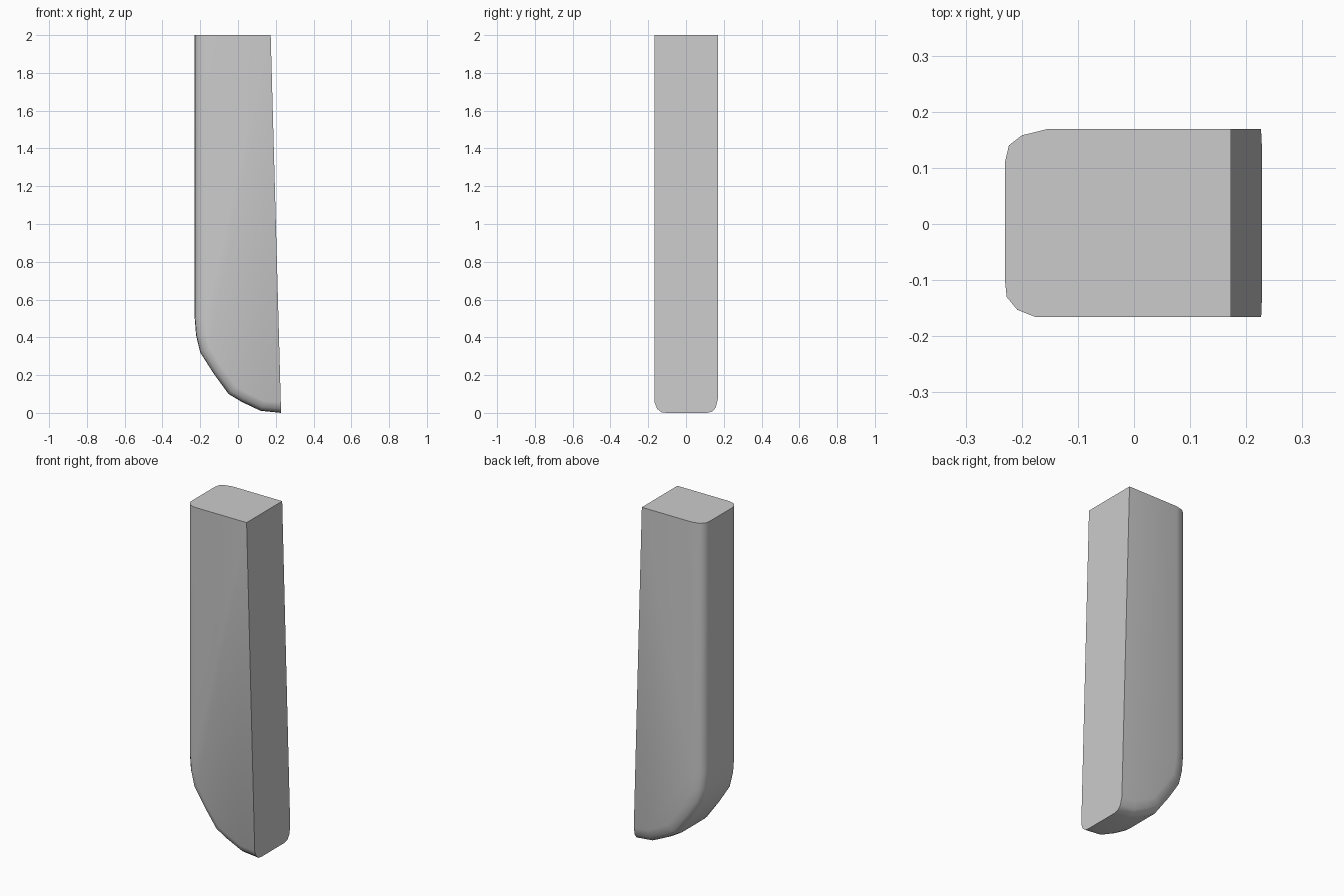
import bpy, bmesh, math
from mathutils import Vector

if "Cube" in bpy.data.objects:
    bpy.data.objects.remove(bpy.data.objects["Cube"])

HEIGHT, BACK_TOP, BACK_BOTTOM = 2.0, 0.173, 0.228


def back_x(z):
    """Position of the leaning flat face at a height."""
    return BACK_BOTTOM + (BACK_TOP - BACK_BOTTOM) * z / HEIGHT


# Outer edge from the top down to the tip, as x and z
path = [Vector(p) for p in ((-0.23, HEIGHT), (-0.23, 0.51), (-0.222, 0.41), (-0.2, 0.32),
                            (-0.13, 0.21), (-0.05, 0.1), (0.02, 0.058), (0.12, 0.011),
                            (BACK_BOTTOM, 0))]
# Rounded edge section, as inset from the outer edge and y
section = [(0.055, -0.166), (0.022, -0.153), (0.003, -0.13), (0, -0.1),
           (0, 0.11), (0.007, 0.14), (0.03, 0.158), (0.075, 0.169)]

bm = bmesh.new()
rings = []
last = len(path) - 1
for i, p in enumerate(path):
    t = (path[min(i + 1, last)] - path[max(i - 1, 0)]).normalized()
    inward = Vector((-t.y, t.x))
    if i == 0:
        inward = Vector((1, 0))
    if i == last:
        inward = Vector((0, 1))
    ring = []
    for inset, y in section:
        q = p + inward * inset
        x = back_x(q.y) if i == last else q.x
        ring.append(bm.verts.new((x, y, q.y)))
    rings.append(ring)

# Rounded outer surface
for a, b in zip(rings, rings[1:]):
    for j in range(len(section) - 1):
        bm.faces.new((a[j], b[j], b[j + 1], a[j + 1]))

# Flat sides, top and leaning face
front_corner = bm.verts.new((BACK_TOP, section[0][1], HEIGHT))
rear_corner = bm.verts.new((BACK_TOP, section[-1][1], HEIGHT))
bm.faces.new([r[0] for r in rings] + [front_corner])
bm.faces.new([r[-1] for r in rings] + [rear_corner])
bm.faces.new(rings[0] + [rear_corner, front_corner])
bm.faces.new(rings[-1] + [rear_corner, front_corner])
bmesh.ops.recalc_face_normals(bm, faces=bm.faces)

mesh = bpy.data.meshes.new("curved_post")
bm.to_mesh(mesh)
bm.free()
post = bpy.data.objects.new("curved_post", mesh)
bpy.context.collection.objects.link(post)

# Plain grey
grey = bpy.data.materials.new("light grey")
grey.use_nodes = True
colour = (0.6, 0.6, 0.6, 1)
grey.diffuse_color = colour
grey.node_tree.nodes["Principled BSDF"].inputs["Base Color"].default_value = colour
mesh.materials.append(grey)

bpy.context.view_layer.objects.active = post
post.select_set(True)
bpy.ops.object.shade_smooth_by_angle(angle=math.radians(40))
